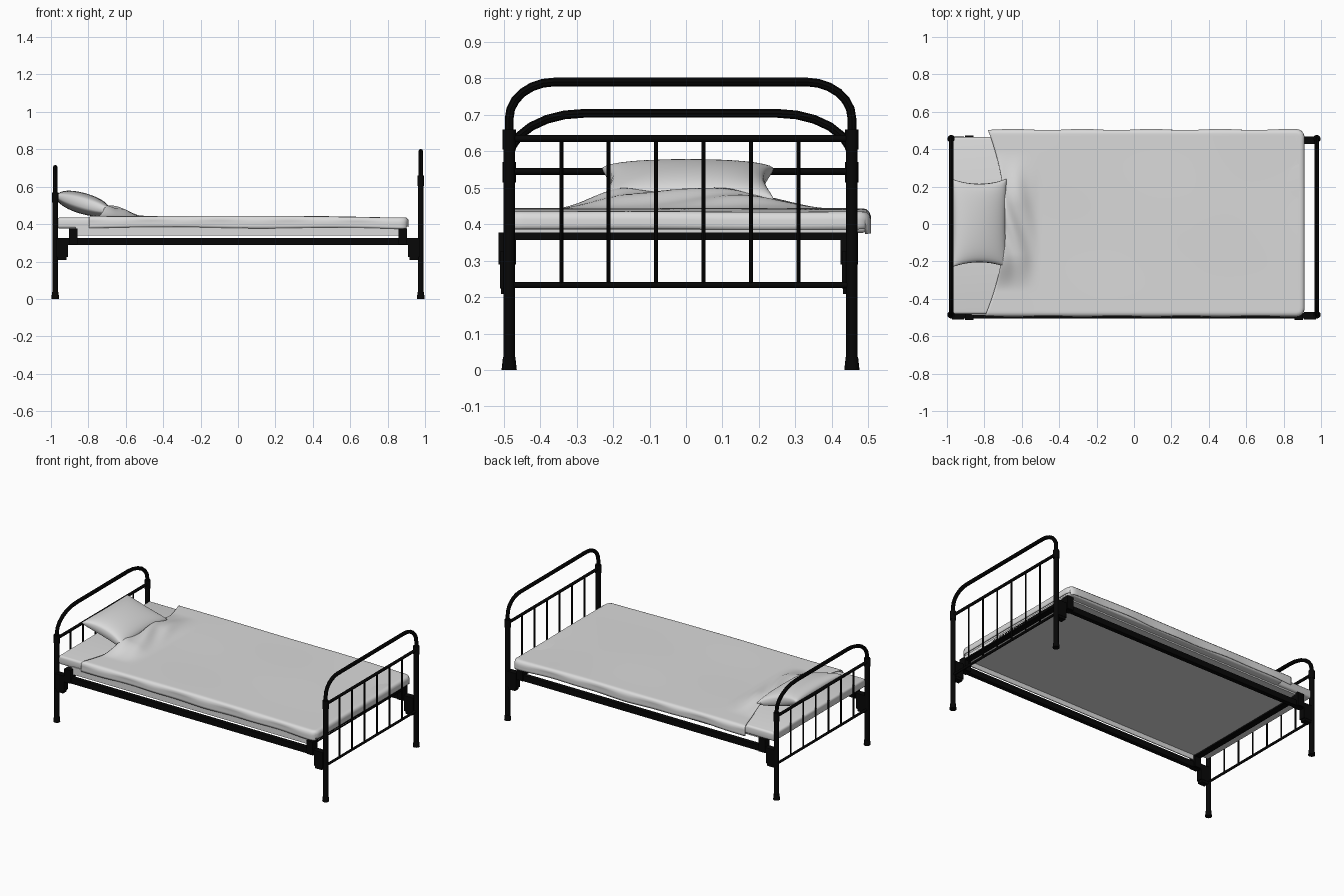
import bpy, bmesh, math
from mathutils import Vector, Matrix

if "Cube" in bpy.data.objects:
    bpy.data.objects.remove(bpy.data.objects["Cube"])


def material(name, rgb):
    m = bpy.data.materials.new(name)
    m.diffuse_color = (*rgb, 1)
    m.use_nodes = True
    m.node_tree.nodes["Principled BSDF"].inputs["Base Color"].default_value = m.diffuse_color
    return m


BLACK = material("black iron", (0.002, 0.002, 0.002))
LINEN = material("pale grey linen", (0.7, 0.7, 0.7))
POSTS = (-0.485, 0.455)      # y of the end posts
RAILS = (-0.490, 0.448)      # y of the side rails
MID = sum(POSTS) / 2


def finish(name, bm, mat, smooth=40):
    bmesh.ops.recalc_face_normals(bm, faces=bm.faces)
    me = bpy.data.meshes.new(name)
    bm.to_mesh(me)
    bm.free()
    me.materials.append(mat)
    ob = bpy.data.objects.new(name, me)
    bpy.context.collection.objects.link(ob)
    bpy.ops.object.select_all(action='DESELECT')
    ob.select_set(True)
    bpy.context.view_layer.objects.active = ob
    if smooth:
        bpy.ops.object.shade_smooth_by_angle(angle=math.radians(smooth))
    return ob


def add_rod(bm, a, b, r1, r2=None, sides=12):
    a, b = Vector(a), Vector(b)
    d = b - a
    m = Matrix.Translation((a + b) / 2) @ d.to_track_quat('Z', 'Y').to_matrix().to_4x4()
    bmesh.ops.create_cone(bm, cap_ends=True, segments=sides, radius1=r1,
                          radius2=r1 if r2 is None else r2, depth=d.length, matrix=m)


def add_box(bm, lo, hi):
    lo, hi = Vector(lo), Vector(hi)
    m = Matrix.Translation((lo + hi) / 2) @ Matrix.Diagonal((*(hi - lo), 1))
    return bmesh.ops.create_cube(bm, size=1, matrix=m)['verts']


def tube(name, points, radius):
    cu = bpy.data.curves.new(name, 'CURVE')
    cu.dimensions = '3D'
    cu.bevel_depth = radius
    cu.bevel_resolution = 2
    sp = cu.splines.new('POLY')
    sp.points.add(len(points) - 1)
    for p, q in zip(sp.points, points):
        p.co = (*q, 1)
    cu.materials.append(BLACK)
    ob = bpy.data.objects.new(name, cu)
    bpy.context.collection.objects.link(ob)
    bpy.ops.object.select_all(action='DESELECT')
    ob.select_set(True)
    bpy.context.view_layer.objects.active = ob
    bpy.ops.object.convert(target='MESH')
    bpy.ops.object.shade_smooth_by_angle(angle=math.radians(40))


def bed_end(name, x, bar_z, bend_z, top_z, bend_w):
    # posts with feet and collars
    bm = bmesh.new()
    for y in POSTS:
        add_rod(bm, (x, y, 0.03), (x, y, bar_z), 0.0155)
        add_rod(bm, (x, y, 0), (x, y, 0.036), 0.021, 0.017)
        add_rod(bm, (x, y, bar_z - 0.03), (x, y, bar_z + 0.025), 0.0185)
    finish(name + "_posts", bm, BLACK)
    # cross bars and spindles
    bm = bmesh.new()
    for z, r in ((bar_z, 0.0095), (0.233, 0.008)):
        add_rod(bm, (x, POSTS[0], z), (x, POSTS[1], z), r)
    for i in range(6):
        y = -0.342 + 0.13 * i
        add_rod(bm, (x, y, 0.233), (x, y, bar_z), 0.0055, sides=8)
    finish(name + "_bars", bm, BLACK)
    # bent top tube
    half = (POSTS[1] - POSTS[0]) / 2
    corner = []
    for i in range(7):
        a = math.pi / 2 * i / 6
        corner.append((half - bend_w * (1 - math.cos(a)),
                       bend_z + (top_z - bend_z) * math.sin(a)))
    pts = [(half, bar_z)] + corner
    path = [(x, MID - w, z) for w, z in pts] + [(x, MID + w, z) for w, z in reversed(pts)]
    tube(name + "_arch", path, 0.012)


bed_end("tall_end", 0.977, 0.635, 0.69, 0.79, 0.125)
bed_end("low_end", -0.977, 0.545, 0.58, 0.704, 0.205)

# side rails
bm = bmesh.new()
for y in RAILS:
    add_box(bm, (-0.97, y - 0.014, 0.287), (0.97, y + 0.014, 0.325))
finish("side_rails", bm, BLACK, 0)

# end cross rails of the bed base
bm = bmesh.new()
for s in (-1, 1):
    x = 0.88 * s
    add_box(bm, (x - 0.02, RAILS[0] - 0.02, 0.357), (x + 0.02, RAILS[1] + 0.02, 0.377))
finish("cross_rails", bm, BLACK, 0)

# corner blocks and hanging brackets with narrowed bottoms
bm = bmesh.new()
for s in (-1, 1):
    for y in RAILS:
        x = 0.88 * s
        add_box(bm, (x - 0.023, y - 0.024, 0.29), (x + 0.023, y + 0.024, 0.377))
        x = 0.94 * s
        add_box(bm, (x - 0.032, y - 0.02, 0.224), (x + 0.032, y + 0.02, 0.325))
        add_box(bm, (x - 0.024, y - 0.018, 0.208), (x + 0.024, y + 0.018, 0.224))
finish("corner_brackets", bm, BLACK, 0)

# thin base panel under the mattress
bm = bmesh.new()
add_box(bm, (-0.9, -0.476, 0.367), (0.9, 0.45, 0.385))
finish("base_panel", bm, LINEN, 0)

# sheet edge hanging below the mattress on the front side
bm = bmesh.new()
add_box(bm, (-0.87, -0.487, 0.34), (0.86, -0.481, 0.39))
finish("hanging_sheet", bm, LINEN, 0)

# mattress, with the wider part that fills the blanket's overhang
bm = bmesh.new()
add_box(bm, (-0.97, -0.482, 0.377), (0.895, 0.465, 0.434))
add_box(bm, (-0.72, 0.3, 0.376), (0.895, 0.497, 0.43))
bmesh.ops.bevel(bm, geom=bm.edges[:], offset=0.014, segments=3, profile=0.5, affect='EDGES')
finish("mattress", bm, LINEN)


def wrap(t, edge, r=0.016):
    """Bend a flat coordinate over an edge: returns position and drop."""
    if t < edge - r:
        return t, 0.0
    a = (t - edge + r) / r
    if a <= math.pi / 2:
        return edge - r + r * math.sin(a), r * (1 - math.cos(a))
    return edge, r + (a - math.pi / 2) * r


def smooth(a, b, t):
    t = max(0, min(1, (t - a) / (b - a)))
    return t * t * (3 - 2 * t)


def blanket_top(x, y):
    z = 0.441 - 0.008 * smooth(0.3, 0.91, x)
    z += 0.0015 * math.sin(5 * x + 3 * y) * math.cos(7 * y - 2 * x)
    # rucked folds in front of the pillow
    across = smooth(-0.36, -0.16, y) * (1 - smooth(0.1, 0.4, y))
    along = 1 - smooth(-0.68, -0.50, x)
    crease = 0.007 * math.sin(55 * x + 9 * y + 2 * math.sin(8 * y))
    return z + across * along * (0.05 + crease)


# blanket draped over the sides and the tall end
bm = bmesh.new()
NX, NY = 130, 90
rows = []
for i in range(NX + 1):
    row = []
    for j in range(NY + 1):
        v = -0.545 + 1.1 * j / NY
        if v < 0:
            y, dy = wrap(-v, 0.492)
            y = -y
        else:
            y, dy = wrap(v, 0.503)
        start = -0.69 - 0.4 * y * y + 0.02 * y
        x, dx = wrap(start + (0.95 - start) * i / NX, 0.91)
        if dy > 0.016:    # wavy hem on the sides
            dy *= 1 + 0.08 * math.sin(6 * x + 1)
            y += 0.003 * math.sin(17 * x) * (1 if y > 0 else -1)
        z = blanket_top(x, y) - max(dx, dy)
        # rounded corners at the tall end
        cy = (0.463 if y > 0 else -0.452)
        ex, ey = x - 0.87, (y - cy) * (1 if y > 0 else -1)
        if ex > 0 and ey > 0:
            k = max(ex, ey) / math.hypot(ex, ey)
            x, y = 0.87 + ex * k, cy + (y - cy) * k
        row.append(bm.verts.new((x, y, z)))
    rows.append(row)
for a, b in zip(rows, rows[1:]):
    for j in range(NY):
        bm.faces.new((a[j], a[j + 1], b[j + 1], b[j]))
bmesh.ops.remove_doubles(bm, verts=bm.verts, dist=0.0003)
blanket = finish("blanket", bm, LINEN, 60)
mod = blanket.modifiers.new("thickness", 'SOLIDIFY')
mod.thickness = 0.004
mod.offset = 0

# pillow leaning on the low end, with pinched corners
bm = bmesh.new()
N = 24
tilt = Matrix.Translation((-0.828, 0.005, 0.51)) @ Matrix.Rotation(0.28, 4, 'Y')
for side in (-1, 1):
    grid = []
    for i in range(N + 1):
        u = math.sin(math.pi * (i / N - 0.5))
        line = []
        for j in range(N + 1):
            v = math.sin(math.pi * (j / N - 0.5))
            puff = max(0, 1 - u * u) ** 0.42 * max(0, 1 - v * v) ** 0.26
            p = Vector((0.152 * u * (1 - 0.05 * (1 - v * v)),
                        0.236 * v * (1 - 0.11 * (1 - u * u)),
                        side * 0.056 * puff))
            line.append(bm.verts.new(tilt @ p))
        grid.append(line)
    for a, b in zip(grid, grid[1:]):
        for j in range(N):
            bm.faces.new((a[j], a[j + 1], b[j + 1], b[j]))
bmesh.ops.remove_doubles(bm, verts=bm.verts, dist=0.0001)
finish("pillow", bm, LINEN, 70)
